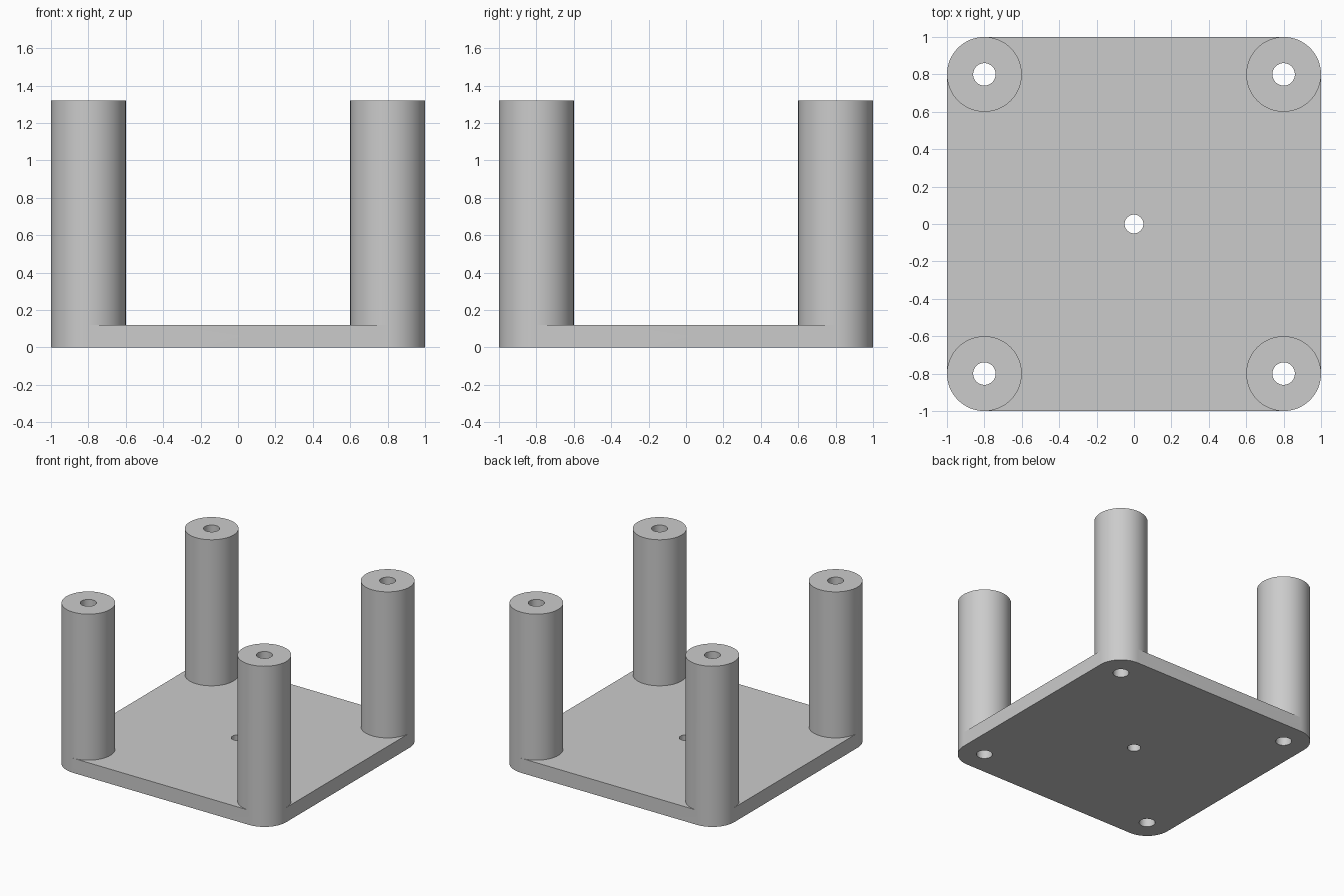
import bpy
import bmesh
from math import cos, sin, pi

cube = bpy.data.objects.get("Cube")
if cube:
    bpy.data.objects.remove(cube, do_unlink=True)

PLATE_H, POST_H = 0.12, 1.32
POST_R, BORE_R, CENTRE_R = 0.2, 0.06, 0.05
OFFSET = 0.8
SEGMENTS = 64
CORNERS = [(OFFSET, OFFSET), (-OFFSET, OFFSET), (-OFFSET, -OFFSET), (OFFSET, -OFFSET)]

bm = bmesh.new()
shared = {}


def vert(x, y, z):
    """Return the vertex at a point, reusing it where parts meet."""
    key = (round(x, 5), round(y, 5), round(z, 5))
    if key not in shared:
        shared[key] = bm.verts.new(key)
    return shared[key]


def arc(centre, radius, z, quarter=0, turns=4):
    """Vertices along an arc, starting at a quarter turn and sweeping some more."""
    steps = SEGMENTS * abs(turns) // 4
    angles = [(quarter + turns * i / steps) * pi / 2 for i in range(steps + 1)]
    return [vert(centre[0] + radius * cos(a), centre[1] + radius * sin(a), z) for a in angles]


def circle(centre, radius, z):
    return arc(centre, radius, z)[:-1]


def outline(z, turns):
    """Loop around the plate: rounded corners, or notched around the posts."""
    return [v for k, c in enumerate(CORNERS) for v in arc(c, POST_R, z, k, turns)]


def wall(low, high):
    for i in range(len(low)):
        bm.faces.new((low[i - 1], low[i], high[i], high[i - 1]))


def fill(loops):
    """Flat face region bounded by an outer loop and hole loops."""
    edges = []
    for loop in loops:
        for i in range(len(loop)):
            pair = (loop[i - 1], loop[i])
            edges.append(bm.edges.get(pair) or bm.edges.new(pair))
    bmesh.ops.triangle_fill(bm, edges=edges, use_beauty=True, normal=(0, 0, 1))


# Plate: rim, underside with five holes, top trimmed around the posts
centre = (0, 0)
wall(outline(0, 1), outline(PLATE_H, 1))
fill([outline(0, 1), circle(centre, CENTRE_R, 0)] + [circle(c, BORE_R, 0) for c in CORNERS])
fill([outline(PLATE_H, -3), circle(centre, CENTRE_R, PLATE_H)])
wall(circle(centre, CENTRE_R, 0), circle(centre, CENTRE_R, PLATE_H))

# Posts: outer wall, through bore and ring-shaped top
for c in CORNERS:
    rim, bore = circle(c, POST_R, POST_H), circle(c, BORE_R, POST_H)
    wall(circle(c, POST_R, PLATE_H), rim)
    wall(circle(c, BORE_R, 0), bore)
    wall(rim, bore)

bmesh.ops.recalc_face_normals(bm, faces=bm.faces[:])
mesh = bpy.data.meshes.new("base_plate_with_posts")
bm.to_mesh(mesh)
bm.free()

# Material
grey = bpy.data.materials.new("light_grey")
grey.use_nodes = True
colour = (0.6, 0.6, 0.6, 1)
grey.diffuse_color = colour
grey.node_tree.nodes["Principled BSDF"].inputs["Base Color"].default_value = colour
mesh.materials.append(grey)

# One-piece stand with smooth round walls and sharp rims
stand = bpy.data.objects.new("base_plate_with_posts", mesh)
bpy.context.collection.objects.link(stand)
bpy.context.view_layer.objects.active = stand
stand.select_set(True)
bpy.ops.object.shade_smooth_by_angle()
